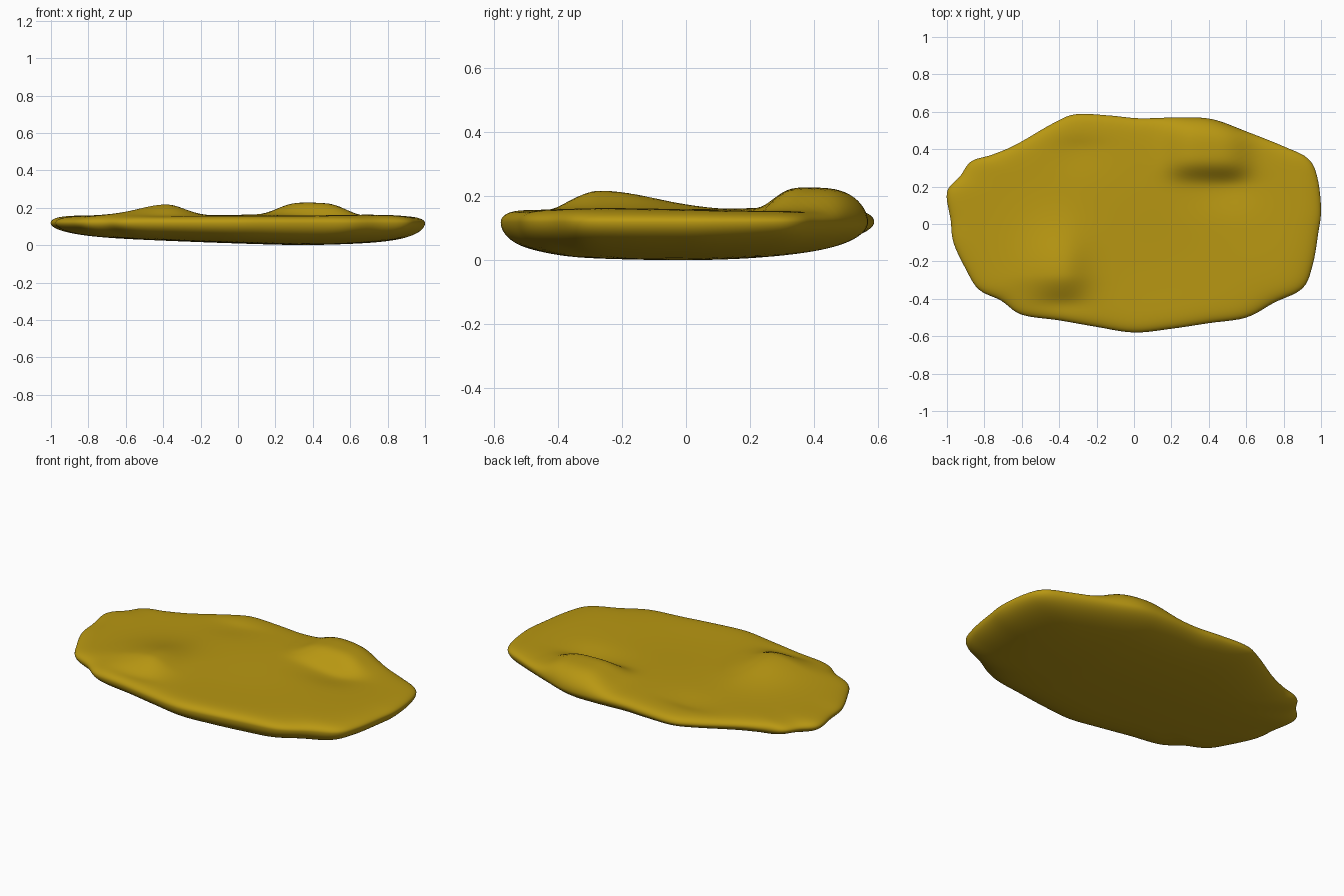
import bpy, bmesh
from math import sin, pi, exp
from mathutils import Vector

if "Cube" in bpy.data.objects:
    bpy.data.objects.remove(bpy.data.objects["Cube"])

# Outline seen from above, counter-clockwise
OUTLINE = [(1, .08), (.98, .25), (.93, .35), (.8, .415), (.6, .495), (.42, .56), (.25, .57),
           (.03, .565), (-.13, .58), (-.31, .587), (-.43, .54), (-.63, .425), (-.76, .37),
           (-.87, .335), (-.93, .255), (-1, .17), (-.98, .02), (-.965, -.1), (-.9, -.24),
           (-.83, -.35), (-.71, -.41), (-.6, -.485), (-.4, -.515), (-.2, -.55), (0, -.58),
           (.2, -.56), (.4, -.53), (.6, -.5), (.75, -.42), (.9, -.345), (.955, -.22), (.985, -.05)]
STEPS, RINGS = 5, 40


def smooth_loop(points, steps):
    """Closed Catmull-Rom curve through the points."""
    p = [Vector(q) for q in points]
    n, out = len(p), []
    for i in range(n):
        a, b, c, d = p[i - 1], p[i], p[(i + 1) % n], p[(i + 2) % n]
        for k in range(steps):
            t = k / steps
            out.append(.5 * (2 * b + (c - a) * t + (2 * a - 5 * b + 4 * c - d) * t ** 2
                             + (3 * b - a - 3 * c + d) * t ** 3))
    return out


def lump(x, y, cx, cy, left, right, front, back, power=2):
    """Asymmetric hill, height 1 at its centre."""
    u = abs(x - cx) / (left if x < cx else right)
    v = abs(y - cy) / (front if y < cy else back)
    return exp(-u ** power - v ** power)


def top_height(x, y, s):
    h = .16 + .004 * sin(5 * x + 1) * sin(6 * y)
    h += .068 * lump(x, y, .4, .39, .21, .2, .13, .2, 3.5)      # back right mound
    h += .055 * lump(x, y, -.38, -.27, .2, .13, .11, .24)       # front left mound
    h -= .018 * lump(x, y, .5, .2, .2, .15, .12, .07)           # hollows
    h -= .010 * lump(x, y, -.38, -.43, .15, .12, .05, .05)
    h -= .010 * lump(x, y, -.3, .4, .15, .15, .12, .06)
    return .12 + (h - .12) * max(0, 1 - s ** 16) ** .5


def bottom_height(x, y, s):
    floor = .001 + .035 * abs(x - .35) ** 1.3 + (.15 if y > 0 else .06) * y * y
    return .12 - (.12 - floor) * max(0, 1 - s ** 8) ** .5


# Rounded slab: concentric rings on top and underneath, sharing the rim
loop = smooth_loop(OUTLINE, STEPS)
n = len(loop)
bm = bmesh.new()
rim = [bm.verts.new((p.x, p.y, .12)) for p in loop]
for height, up in ((top_height, True), (bottom_height, False)):
    outer = rim
    for r in range(RINGS - 1, -1, -1):
        s = sin(r / RINGS * pi / 2)
        if r:
            inner = [bm.verts.new((p.x * s, p.y * s, height(p.x * s, p.y * s, s))) for p in loop]
        else:
            inner = [bm.verts.new((0, 0, height(0, 0, 0)))] * n
        for i in range(n):
            j = (i + 1) % n
            quad = [outer[i], outer[j], inner[j], inner[i]]
            if not r:
                quad.pop()
            bm.faces.new(quad if up else quad[::-1])
        outer = inner
for f in bm.faces:
    f.smooth = True

# Rest on the ground
low = min(v.co.z for v in bm.verts)
bmesh.ops.translate(bm, verts=bm.verts, vec=(0, 0, -low))

mesh = bpy.data.meshes.new("flat_slab")
bm.to_mesh(mesh)
bm.free()
slab = bpy.data.objects.new("flat_slab", mesh)
bpy.context.collection.objects.link(slab)

mat = bpy.data.materials.new("ochre")
mat.diffuse_color = (.48, .31, .006, 1)
mat.use_nodes = True
mat.node_tree.nodes["Principled BSDF"].inputs["Base Color"].default_value = mat.diffuse_color
mesh.materials.append(mat)
